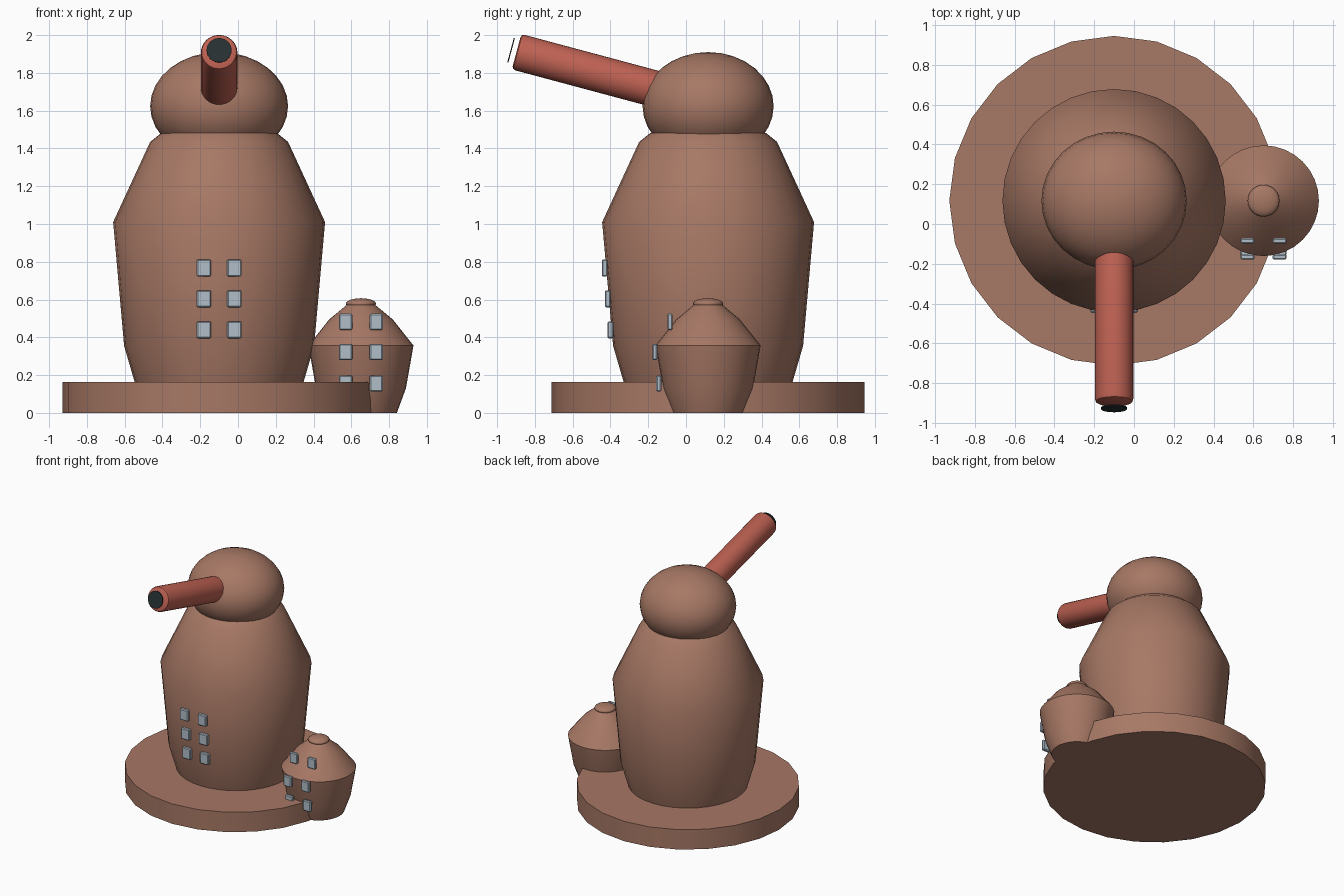
import bpy, bmesh, math
from mathutils import Matrix, Vector

if "Cube" in bpy.data.objects:
    bpy.data.objects.remove(bpy.data.objects["Cube"])


def material(name, rgb):
    m = bpy.data.materials.new(name)
    m.diffuse_color = (*rgb, 1)
    m.use_nodes = True
    m.node_tree.nodes["Principled BSDF"].inputs["Base Color"].default_value = m.diffuse_color
    return m


CLAY = material("clay brown", (0.386, 0.188, 0.130))
RED = material("brick red", (0.515, 0.120, 0.085))
GLASS = material("pale blue", (0.434, 0.515, 0.580))
DARK = material("dark slate", (0.020, 0.030, 0.032))

TOWER = (-0.10, 0.117)   # axis of the big tower
POT = (0.651, 0.117)     # axis of the small annex


def finish(name, bm, mat, smooth=None):
    bmesh.ops.recalc_face_normals(bm, faces=bm.faces[:])
    me = bpy.data.meshes.new(name)
    bm.to_mesh(me)
    bm.free()
    ob = bpy.data.objects.new(name, me)
    bpy.context.collection.objects.link(ob)
    me.materials.append(mat)
    if smooth:
        bpy.ops.object.select_all(action='DESELECT')
        ob.select_set(True)
        bpy.context.view_layer.objects.active = ob
        bpy.ops.object.shade_smooth_by_angle(angle=math.radians(smooth))
    return ob


def lathe(name, profile, mat, matrix, segs=32, smooth=35):
    """Closed solid of revolution from (radius, height) points."""
    bm = bmesh.new()
    rings = []
    for r, z in profile:
        rings.append([bm.verts.new((r * math.cos(2 * math.pi * i / segs),
                                    r * math.sin(2 * math.pi * i / segs), z))
                      for i in range(segs)])
    for a, b in zip(rings, rings[1:]):
        for i in range(segs):
            j = (i + 1) % segs
            bm.faces.new((a[i], a[j], b[j], b[i]))
    bm.faces.new(rings[0])
    bm.faces.new(rings[-1])
    bm.transform(matrix)
    return finish(name, bm, mat, smooth)


def ball(name, center, scale, segs, rings):
    bm = bmesh.new()
    bmesh.ops.create_uvsphere(bm, u_segments=segs, v_segments=rings, radius=1)
    bm.transform(Matrix.Translation(center) @ Matrix.Diagonal((*scale, 1)))
    return finish(name, bm, CLAY, 40)


def window(name, center, size):
    bm = bmesh.new()
    bmesh.ops.create_cube(bm, size=1)
    bm.transform(Matrix.Translation(center) @ Matrix.Diagonal((*size, 1)))
    bmesh.ops.bevel(bm, geom=bm.edges[:], offset=0.006, segments=1, affect='EDGES')
    return finish(name, bm, GLASS)


def at(xy):
    return Matrix.Translation((*xy, 0))


# Round base slab
lathe("base_slab", [(0.828, 0), (0.828, 0.163)], CLAY, at(TOWER), segs=24)

# Tower body and domed head
lathe("tower_body", [(0.42, 0.06), (0.447, 0.163), (0.503, 0.355), (0.561, 1.01),
                     (0.365, 1.435), (0.305, 1.483)], CLAY, at(TOWER))
ball("tower_dome", (*TOWER, 1.624), (0.365, 0.347, 0.286), 32, 16)

# Small annex with a knob on top
lathe("annex_body", [(0.19, 0), (0.238, 0.13), (0.278, 0.357), (0.168, 0.495),
                     (0.075, 0.572)], CLAY, at(POT))
ball("annex_knob", (*POT, 0.578), (0.08, 0.08, 0.029), 24, 12)

# Raised telescope tube, tilted up 15 degrees towards the front
tilt = math.radians(15)
aim = Vector((0, -math.cos(tilt), math.sin(tilt)))
turn = aim.to_track_quat('Z', 'Y').to_matrix().to_4x4()
mouth = Vector((TOWER[0], -0.897, 1.912))
lathe("telescope_tube", [(0.097, -0.9), (0.097, -0.02), (0.092, -0.006), (0.08, 0)],
      RED, Matrix.Translation(mouth) @ turn)
# Lens plate floating just in front of the tube
lathe("telescope_lens", [(0.066, -0.003), (0.066, 0.003)], DARK,
      Matrix.Translation(mouth + aim * 0.03) @ turn)

# Windows: two columns of three on tower and annex, rows as (y, z)
for part, xy, rows, half, size in (
        ("tower", TOWER, ((-0.431, 0.767), (-0.415, 0.604), (-0.400, 0.440)),
         0.081, (0.076, 0.030, 0.090)),
        ("annex", POT, ((-0.085, 0.482), (-0.165, 0.322), (-0.144, 0.155)),
         0.081, (0.070, 0.027, 0.086))):
    for n, (y, z) in enumerate(rows):
        for side, s in (("left", -1), ("right", 1)):
            window(f"{part}_window_{n + 1}_{side}", (xy[0] + s * half, y, z), size)
